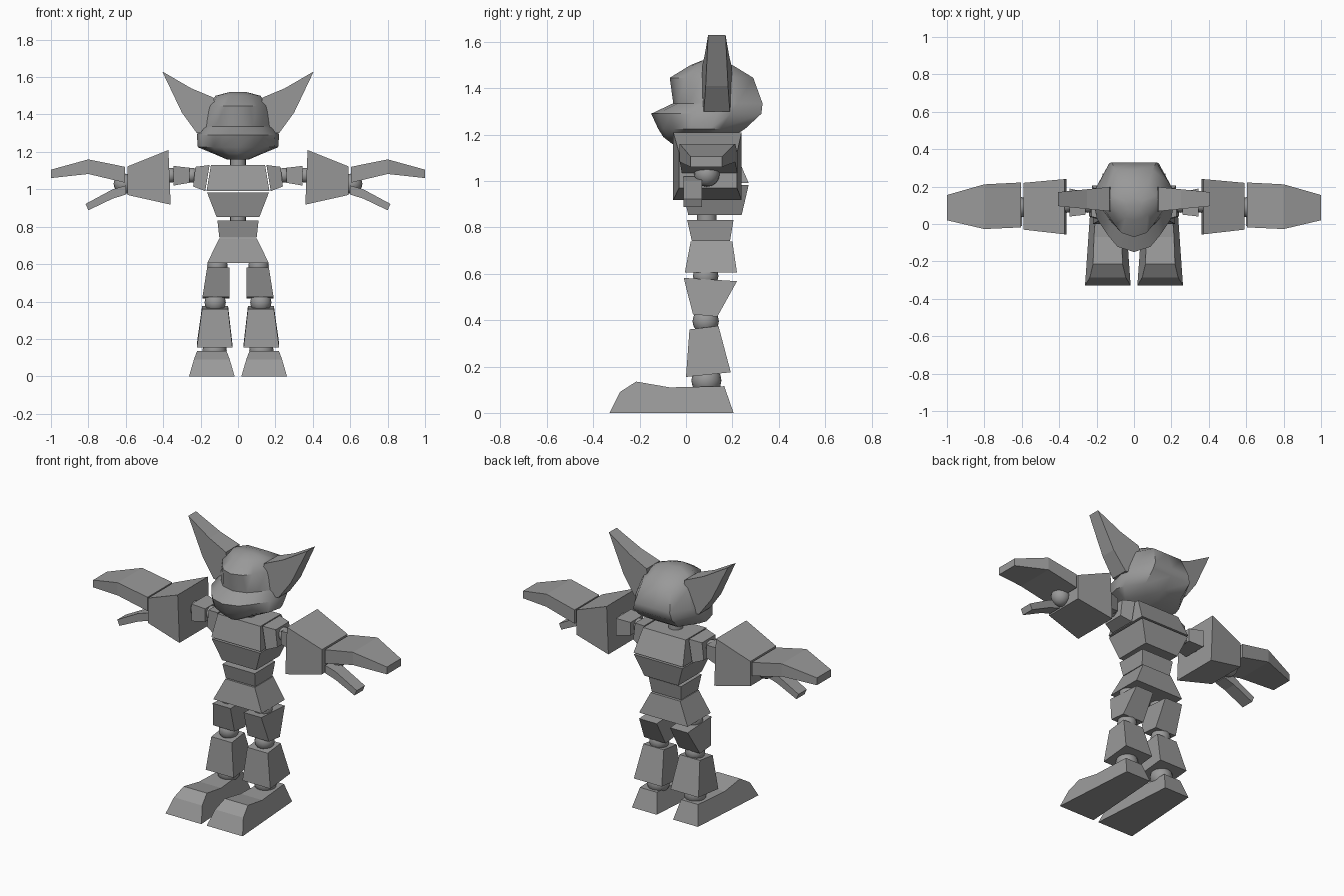
import bpy, bmesh, math
from mathutils import Vector

cube = bpy.data.objects.get("Cube")
if cube:
    bpy.data.objects.remove(cube, do_unlink=True)

grey = bpy.data.materials.new("plain_grey")
grey.use_nodes = True
COLOUR = (0.32, 0.32, 0.32, 1)
grey.diffuse_color = COLOUR
grey.node_tree.nodes["Principled BSDF"].inputs["Base Color"].default_value = COLOUR


def finish(name, bm, smooth=None):
    bmesh.ops.recalc_face_normals(bm, faces=bm.faces)
    mesh = bpy.data.meshes.new(name)
    bm.to_mesh(mesh)
    bm.free()
    mesh.materials.append(grey)
    obj = bpy.data.objects.new(name, mesh)
    bpy.context.collection.objects.link(obj)
    if smooth:
        bpy.ops.object.select_all(action='DESELECT')
        obj.select_set(True)
        bpy.context.view_layer.objects.active = obj
        bpy.ops.object.shade_smooth_by_angle(angle=math.radians(smooth))
    return obj


def loft(name, rings, side=1, smooth=None):
    """Skin a stack of equal rings and cap both ends."""
    bm = bmesh.new()
    loops = [[bm.verts.new((side * x, y, z)) for x, y, z in r] for r in rings]
    n = len(loops[0])
    for a, b in zip(loops, loops[1:]):
        for i in range(n):
            j = (i + 1) % n
            bm.faces.new((a[i], a[j], b[j], b[i]))
    bm.faces.new(loops[0])
    bm.faces.new(loops[-1])
    return finish(name, bm, smooth)


def flat(x0, x1, y0, y1, z, zb=None):
    """Horizontal section, with an optional different height at the back."""
    zb = z if zb is None else zb
    return [(x0, y0, z), (x1, y0, z), (x1, y1, zb), (x0, y1, zb)]


def upright(x, y0, y1, z0, z1, xt=None):
    """Section across an arm, with an optional different x at the top."""
    xt = x if xt is None else xt
    return [(x, y0, z0), (x, y1, z0), (xt, y1, z1), (xt, y0, z1)]


def ball(name, x, y, z, r, side=1):
    bm = bmesh.new()
    bmesh.ops.create_uvsphere(bm, u_segments=16, v_segments=8, radius=r)
    bmesh.ops.translate(bm, verts=bm.verts, vec=Vector((side * x, y, z)))
    return finish(name, bm, 40)


def disc(name, y, z0, z1, r):
    ring = [(r * math.cos(i * math.pi / 8), y + r * math.sin(i * math.pi / 8))
            for i in range(16)]
    return loft(name, [[(a, b, z) for a, b in ring] for z in (z0, z1)], smooth=40)


# Torso
loft("pelvis", [flat(-.165, .165, -.005, .22, .605), flat(-.1, .1, .02, .2, .738)])
loft("abdomen", [flat(-.1, .1, .025, .19, .742), flat(-.11, .11, .005, .205, .832)])
disc("waist_joint", .09, .82, .865, .042)
loft("ribcage", [flat(-.115, .115, .01, .24, .853), flat(-.165, .165, -.02, .27, .982)])
loft("chest", [flat(-.168, .168, -.02, .27, .992), flat(-.145, .145, .01, .21, 1.13)])
disc("neck", .1, 1.12, 1.2, .042)

# Head: horizontal egg-shaped rings of (z, front, back, half width)
levels = [(1.16, -.06, .12, .06), (1.19, -.098, .2, .13), (1.225, -.12, .255, .215),
          (1.29, -.15, .325, .22), (1.335, -.055, .33, .2), (1.445, -.07, .29, .165),
          (1.5, .02, .2, .12), (1.52, .07, .14, .045)]
outline = [(.4, .1), (.62, .3), (.9, .62), (1, 1), (.93, 1.3), (.6, 2)]
rings = []
for z, front, back, w in levels:
    mid = front + .6 * (back - front)
    half = [(w * u, front + t * (mid - front) if t <= 1 else mid + (t - 1) * (back - mid))
            for u, t in outline]
    ring = [(0, front)] + half + [(0, back)] + [(-x, y) for x, y in reversed(half)]
    rings.append([(x, y, z) for x, y in ring])
loft("head", rings, smooth=42)

ear_profile = [(.1, 1.3), (.13, 1.49), (.25, 1.54), (.405, 1.63), (.3, 1.41), (.22, 1.3)]
foot_profile = [(-.33, 0, 0), (-.285, .09, .66), (-.215, .135, 1), (-.07, .11, .85),
                (.165, .115, .85), (.205, 0, 0)]

for label, s in (("left", 1), ("right", -1)):
    # Ears taper in depth towards the tip
    loft(f"{label}_ear", [[(x, .133 + d * (.065 - .1 * max(0, x - .13)), z)
                           for x, z in ear_profile] for d in (-1, 1)], s)

    # Arm
    loft(f"{label}_shoulder", [upright(.175, .02, .19, .99, 1.13, .152),
                               upright(.24, .04, .17, 1.015, 1.12, .228)], s)
    ball(f"{label}_shoulder_joint", .248, .1, 1.075, .04, s)
    loft(f"{label}_upper_arm", [upright(.258, .05, .17, 1.035, 1.115),
                                upright(.345, .04, .19, 1.02, 1.125)], s)
    ball(f"{label}_elbow_joint", .36, .1, 1.075, .04, s)
    loft(f"{label}_forearm", [upright(.36, -.055, .24, .918, 1.21, .372),
                              upright(.592, -.03, .22, .97, 1.122)], s)
    ball(f"{label}_wrist_joint", .61, .09, 1.03, .055, s)
    loft(f"{label}_hand", [upright(.603, -.018, .222, 1.035, 1.12),
                           upright(.8, -.027, .212, 1.082, 1.16),
                           upright(1, .02, .155, 1.06, 1.105)], s)
    loft(f"{label}_thumb", [upright(.6, -.01, .07, .972, 1.02),
                            upright(.67, -.01, .07, .95, 1.0),
                            upright(.8, -.01, .07, .888, .922, .815)], s)

    # Leg
    ball(f"{label}_hip_joint", .11, .085, .59, .055, s)
    loft(f"{label}_thigh", [flat(.045, .19, .03, .135, .425, .415),
                            flat(.045, .165, -.01, .22, .582, .568)], s)
    ball(f"{label}_knee_joint", .122, .085, .395, .057, s)
    loft(f"{label}_shin", [flat(.03, .22, 0, .193, .155, .175),
                           flat(.053, .192, .015, .14, .36, .375)], s)
    ball(f"{label}_ankle_joint", .125, .088, .14, .065, s)

    # Foot: side profile, narrower towards the top and the heel
    sides = []
    for d in (-1, 1):
        sides.append([(.14 + d * (.122 - .035 * t - .07 * (y + .33)), y, z)
                      for y, z, t in foot_profile])
    loft(f"{label}_foot", sides, s)
